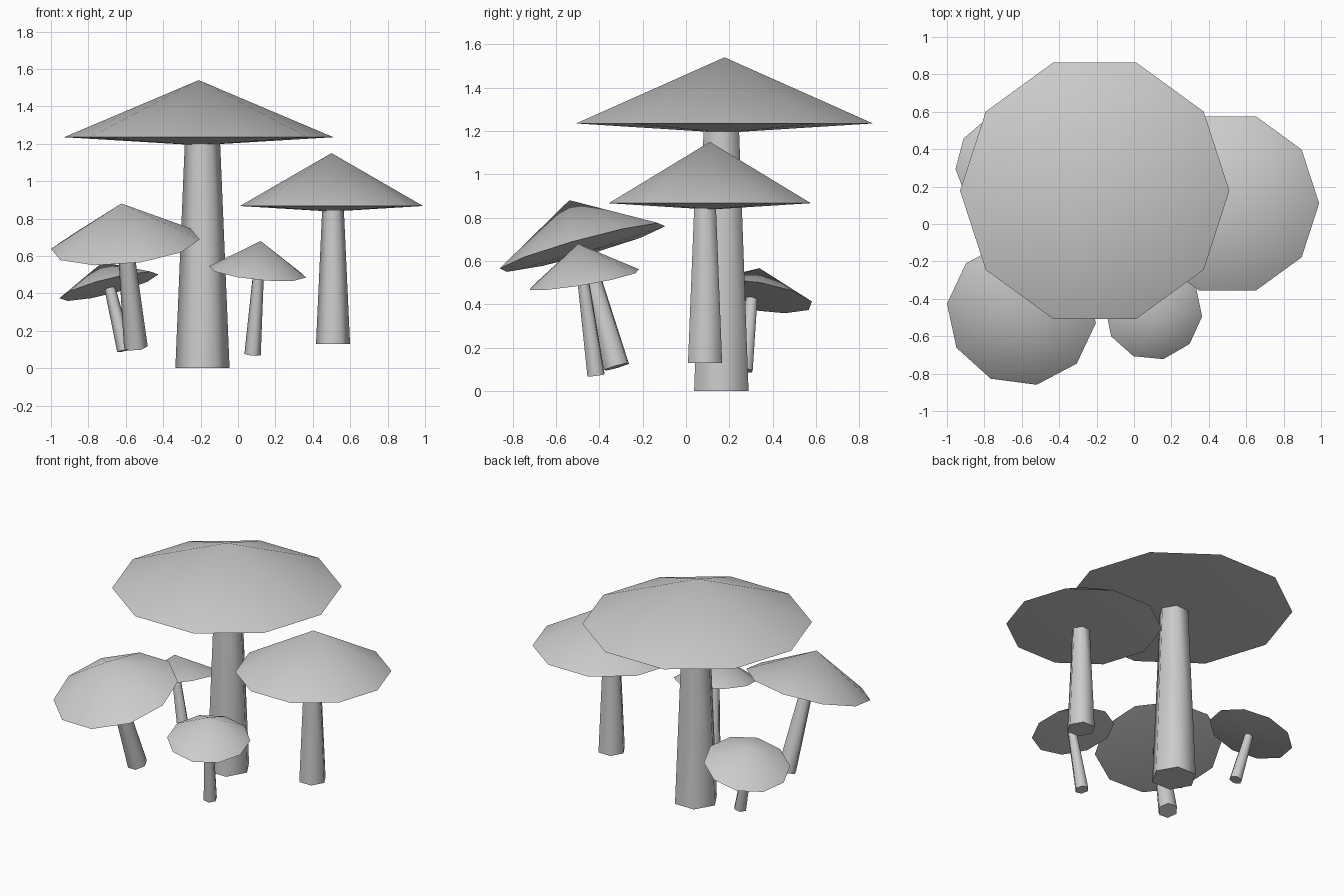
import bpy
import bmesh
import math
from mathutils import Vector, Matrix

cube = bpy.data.objects.get("Cube")
if cube:
    bpy.data.objects.remove(cube, do_unlink=True)

grey = bpy.data.materials.new("pale_grey")
grey.use_nodes = True
COLOUR = (0.6, 0.6, 0.6, 1)
grey.diffuse_color = COLOUR
grey.node_tree.nodes["Principled BSDF"].inputs["Base Color"].default_value = COLOUR

UP = Vector((0, 0, 1))


def place(name, bm, origin, axis, twist):
    """Turn a bmesh built along z onto the given axis and make it an object."""
    turn = UP.rotation_difference(axis).to_matrix().to_4x4()
    spin = Matrix.Rotation(math.radians(twist), 4, "Z")
    bm.transform(Matrix.Translation(origin) @ turn @ spin)
    bmesh.ops.recalc_face_normals(bm, faces=bm.faces)
    mesh = bpy.data.meshes.new(name)
    bm.to_mesh(mesh)
    bm.free()
    mesh.materials.append(grey)
    obj = bpy.data.objects.new(name, mesh)
    bpy.context.collection.objects.link(obj)
    bpy.ops.object.select_all(action="DESELECT")
    obj.select_set(True)
    bpy.context.view_layer.objects.active = obj
    # keep the rim and foot sharp, blend the sides
    bpy.ops.object.shade_smooth_by_angle(angle=math.radians(65))


def cap(name, centre, lean, radius, height, twist):
    """Ten-sided cone with a shallow cone below it."""
    bm = bmesh.new()
    rim = [bm.verts.new((radius * math.cos(i * math.tau / 10),
                         radius * math.sin(i * math.tau / 10), 0)) for i in range(10)]
    for tip_z in (height, -0.06 * radius):
        tip = bm.verts.new((0, 0, tip_z))
        for a, b in zip(rim, rim[1:] + rim[:1]):
            bm.faces.new((a, b, tip))
    place(name, bm, Vector(centre), Vector((*lean, 1)), twist)


def stem(name, foot, top, foot_radius, top_radius, twist):
    """Tapered six-sided post from foot to top."""
    foot, top = Vector(foot), Vector(top)
    axis = top - foot
    bm = bmesh.new()
    bmesh.ops.create_cone(bm, cap_ends=True, segments=6, radius1=foot_radius,
                          radius2=top_radius, depth=axis.length)
    # vertices of the hexagon lie along x
    bmesh.ops.rotate(bm, verts=bm.verts, matrix=Matrix.Rotation(math.pi / 6 * 3, 3, "Z"))
    place(name, bm, (foot + top) / 2, axis, twist)


# name, cap centre, lean, cap radius, cap height, twist, stem foot, stem top, stem radii
MUSHROOMS = [
    ("tall", (-0.21, 0.178, 1.235), (0, 0), 0.72, 0.305, 0,
     (-0.19, 0.163, 0), (-0.19, 0.163, 1.24), 0.145, 0.093),
    ("medium", (0.5, 0.11, 0.867), (0, 0), 0.49, 0.283, 0,
     (0.508, 0.088, 0.13), (0.508, 0.088, 0.87), 0.091, 0.057),
    ("leaning", (-0.602, -0.478, 0.663), (-0.1, -0.276), 0.402, 0.227, -7,
     (-0.546, -0.32, 0.112), (-0.602, -0.476, 0.663), 0.064, 0.042),
    ("small_front", (0.105, -0.47, 0.515), (0.1, -0.167), 0.262, 0.168, -6,
     (0.078, -0.415, 0.073), (0.11, -0.475, 0.515), 0.044, 0.029),
    ("small_back", (-0.69, 0.318, 0.438), (-0.255, 0.16), 0.273, 0.135, 4,
     (-0.605, 0.27, 0.095), (-0.69, 0.305, 0.45), 0.042, 0.029),
]

for label, centre, lean, radius, height, twist, foot, top, r_foot, r_top in MUSHROOMS:
    cap(label + "_cap", centre, lean, radius, height, twist)
    stem(label + "_stem", foot, top, r_foot, r_top, twist)
